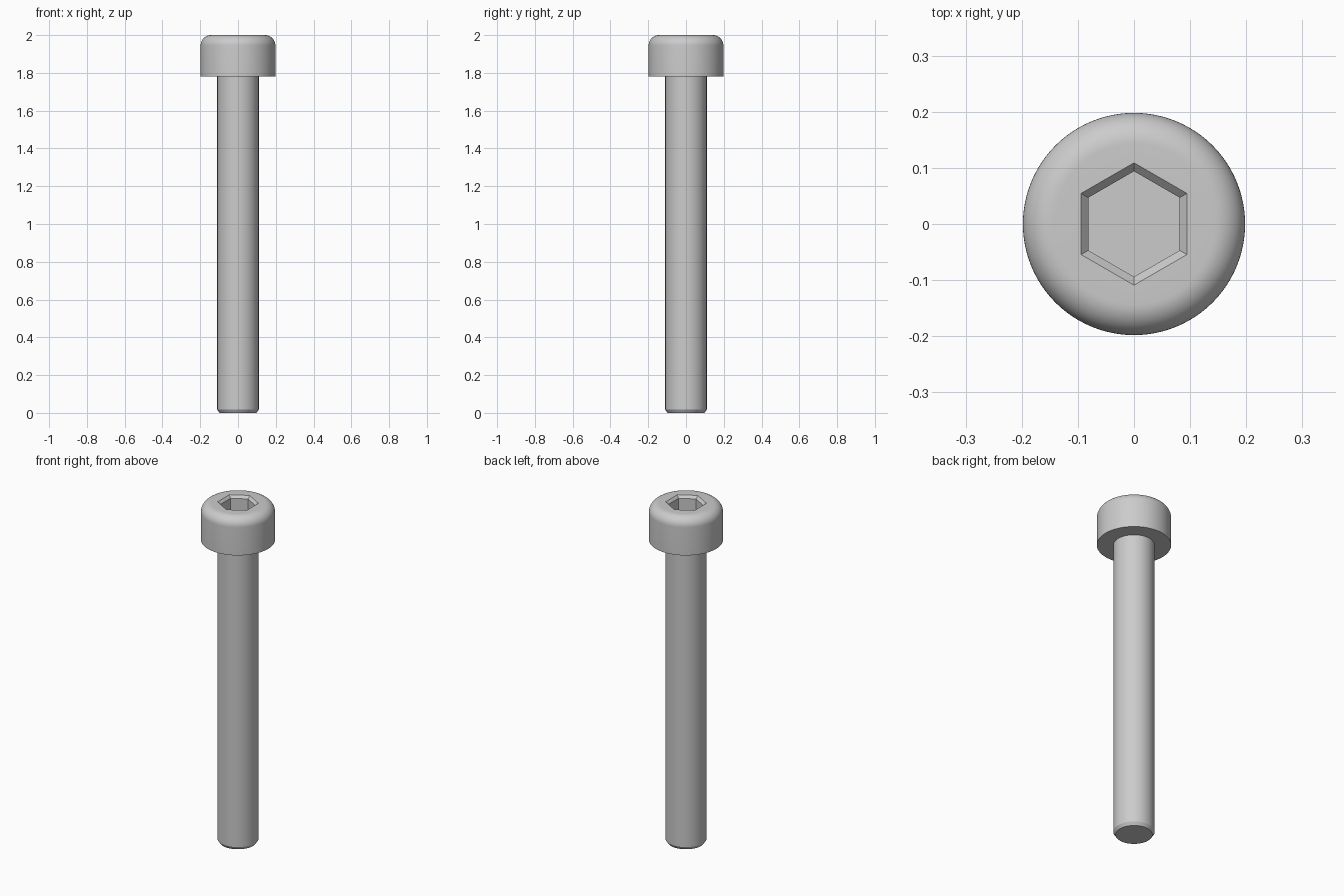
import bpy, bmesh
from math import sin, cos, pi, radians

if "Cube" in bpy.data.objects:
    bpy.data.objects.remove(bpy.data.objects["Cube"])

SEG = 96
HEAD_R, HEAD_BASE, TOP, FILLET = 0.198, 1.78, 2.0, 0.055
SHANK_R = 0.11


def ring(bm, r, z, hexagonal=False):
    """One loop of vertices, round or hexagonal (corners on the y axis)."""
    verts = []
    for i in range(SEG):
        a = 2 * pi * i / SEG
        k = 1.0
        if hexagonal:
            k = cos(pi / 6) / cos((a - pi / 2) % (pi / 3) - pi / 6)
        verts.append(bm.verts.new((r * k * cos(a), r * k * sin(a), z)))
    return verts


bm = bmesh.new()

# Shank with chamfered tip, then underside and wall of the head
profile = [(0.098, 0.0), (SHANK_R, 0.018), (SHANK_R, HEAD_BASE), (HEAD_R, HEAD_BASE)]
# Rounded head shoulder
for i in range(13):
    t = i / 12 * pi / 2
    profile.append((HEAD_R - FILLET + FILLET * cos(t), TOP - FILLET + FILLET * sin(t)))
rings = [ring(bm, r, z) for r, z in profile]

# Hex socket: chamfered lip, straight walls
for r, z in [(0.109, TOP), (0.094, TOP - 0.015), (0.094, TOP - 0.11)]:
    rings.append(ring(bm, r, z, True))

# Skin between the loops, tip cap and socket floor
for lo, hi in zip(rings, rings[1:]):
    for i in range(SEG):
        j = (i + 1) % SEG
        bm.faces.new((lo[i], lo[j], hi[j], hi[i]))
bm.faces.new(rings[0][::-1])
bm.faces.new(rings[-1])
bmesh.ops.recalc_face_normals(bm, faces=bm.faces)

mesh = bpy.data.meshes.new("socket_head_bolt")
bm.to_mesh(mesh)
bm.free()
bolt = bpy.data.objects.new("socket_head_bolt", mesh)
bpy.context.collection.objects.link(bolt)
bpy.context.view_layer.objects.active = bolt
bolt.select_set(True)
bpy.ops.object.shade_smooth_by_angle(angle=radians(25))
